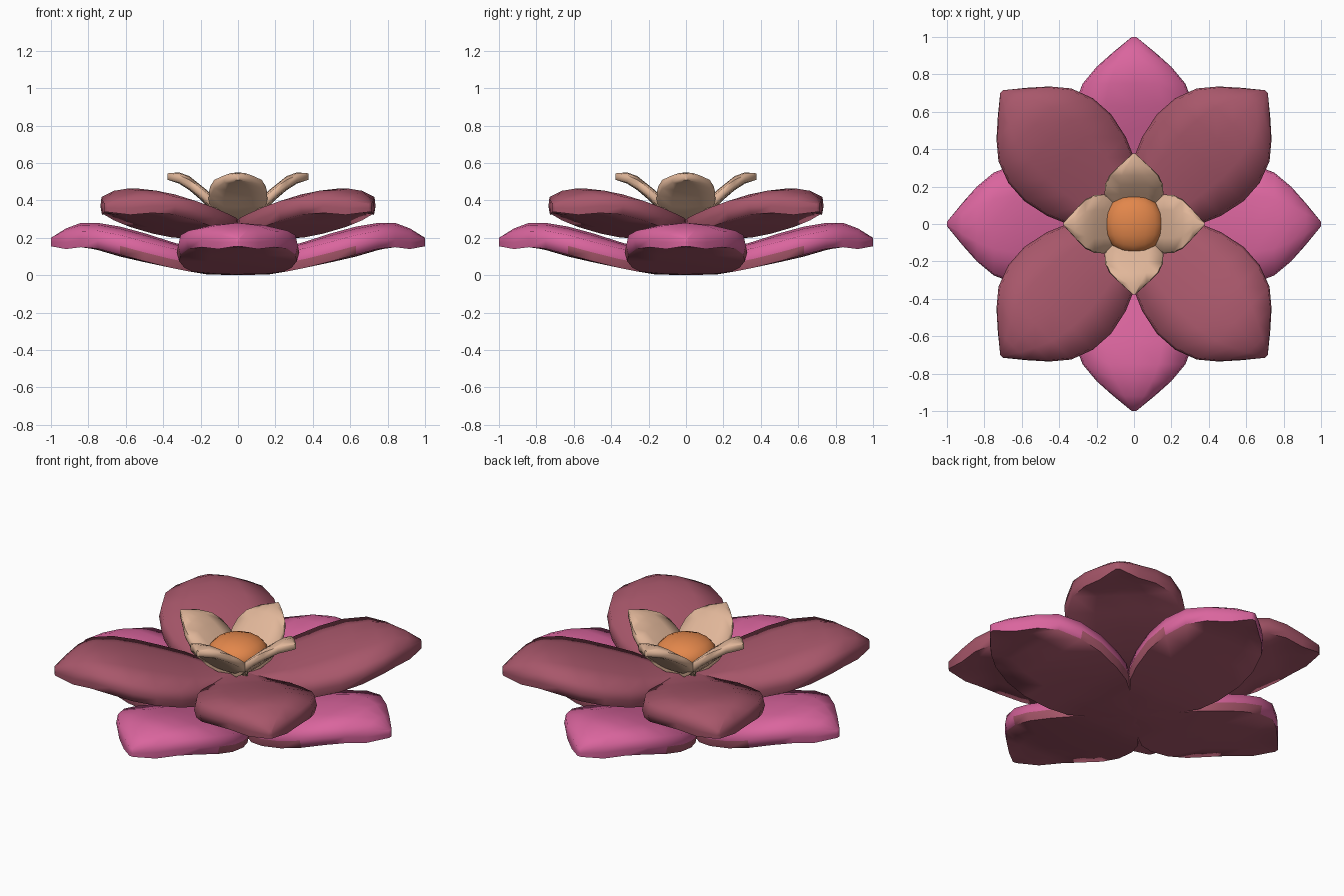
import bpy, bmesh, math

if "Cube" in bpy.data.objects:
    bpy.data.objects.remove(bpy.data.objects["Cube"])


def material(name, rgb):
    m = bpy.data.materials.new(name)
    m.diffuse_color = (*rgb, 1)
    m.use_nodes = True
    m.node_tree.nodes["Principled BSDF"].inputs["Base Color"].default_value = m.diffuse_color
    return m


pink = material("pink", (0.70, 0.13, 0.34))
maroon = material("maroon", (0.39, 0.095, 0.145))
tan = material("tan", (0.75, 0.47, 0.32))
orange = material("orange", (0.76, 0.24, 0.07))

# Petal stations: distance out, half width, then heights of
# top centre, top edge, bottom edge, bottom centre
LARGE = [(0.0, 0.09, 0.10, 0.10, 0.015, 0.0), (0.17, 0.18, 0.12, 0.11, 0.01, 0.005),
         (0.26, 0.255, 0.15, 0.125, 0.02, 0.02), (0.36, 0.298, 0.18, 0.145, 0.04, 0.04),
         (0.5, 0.328, 0.225, 0.18, 0.075, 0.07), (0.63, 0.32, 0.26, 0.215, 0.11, 0.10),
         (0.75, 0.275, 0.28, 0.238, 0.142, 0.135), (0.84, 0.2, 0.28, 0.235, 0.15, 0.155),
         (0.92, 0.11, 0.25, 0.22, 0.14, 0.15), (1.0, 0.012, 0.2, 0.2, 0.155, 0.155)]
SMALL = [(0.0, 0.07, 0.34, 0.34, 0.29, 0.285), (0.06, 0.11, 0.36, 0.36, 0.30, 0.29),
         (0.11, 0.142, 0.40, 0.395, 0.335, 0.32), (0.16, 0.157, 0.45, 0.435, 0.38, 0.365),
         (0.21, 0.155, 0.49, 0.475, 0.425, 0.412), (0.26, 0.132, 0.53, 0.51, 0.462, 0.455),
         (0.315, 0.075, 0.55, 0.535, 0.495, 0.49), (0.376, 0.008, 0.545, 0.54, 0.51, 0.51)]


def petal_mesh(name, stations, lift, top, under):
    """Puffy pointed petal along +x: domed top, rounded rim, separate underside."""
    bm = bmesh.new()
    across = (-1, -0.5, 0, 0.5, 1)
    loops = []
    for u, hw, tc, te, be, bc in stations:
        inner = hw * 0.96
        mid = te * 0.45 + be * 0.55
        ring = [(inner * t, tc + (te - tc) * t * t) for t in across]
        ring.append((hw, mid))
        ring += [(inner * t, bc + (be - bc) * t * t) for t in reversed(across)]
        ring.append((-hw, mid))
        loops.append([bm.verts.new((u, y, z + lift)) for y, z in ring])
    n = len(loops[0])
    for a, b in zip(loops, loops[1:]):
        # The underside colour wraps onto the lower rim except near the tip
        wrap = 1 if a[0].co.x < 0.6 else 0
        for i in range(n):
            j = (i + 1) % n
            f = bm.faces.new((a[i], b[i], b[j], a[j]))
            f.material_index = 1 if 6 - wrap <= i <= 9 + wrap else 0
            f.smooth = True
    bm.faces.new(loops[0])
    bm.faces.new(loops[-1])
    bmesh.ops.recalc_face_normals(bm, faces=bm.faces)
    me = bpy.data.meshes.new(name)
    bm.to_mesh(me)
    bm.free()
    me.materials.append(top)
    me.materials.append(under)
    me.set_sharp_from_angle(angle=math.radians(70))
    return me


def petal_ring(name, me, start):
    for k in range(4):
        ob = bpy.data.objects.new(f"{name}_{k + 1}", me)
        bpy.context.collection.objects.link(ob)
        ob.rotation_euler.z = start + k * math.pi / 2


# Three rings of petals
petal_ring("outer_petal", petal_mesh("outer_petal", LARGE, 0, pink, maroon), 0)
petal_ring("middle_petal", petal_mesh("middle_petal", LARGE, 0.183, maroon, maroon), math.pi / 4)
petal_ring("inner_petal", petal_mesh("inner_petal", SMALL, 0, tan, tan), 0)

# Flower centre: flattened rounded cube
bpy.ops.mesh.primitive_cube_add(size=0.38, location=(0, 0, 0.395))
centre = bpy.context.object
centre.name = "flower_centre"
centre.scale = (1, 1, 0.6)
centre.data.materials.append(orange)
sub = centre.modifiers.new("round", "SUBSURF")
sub.levels = sub.render_levels = 2
for p in centre.data.polygons:
    p.use_smooth = True
